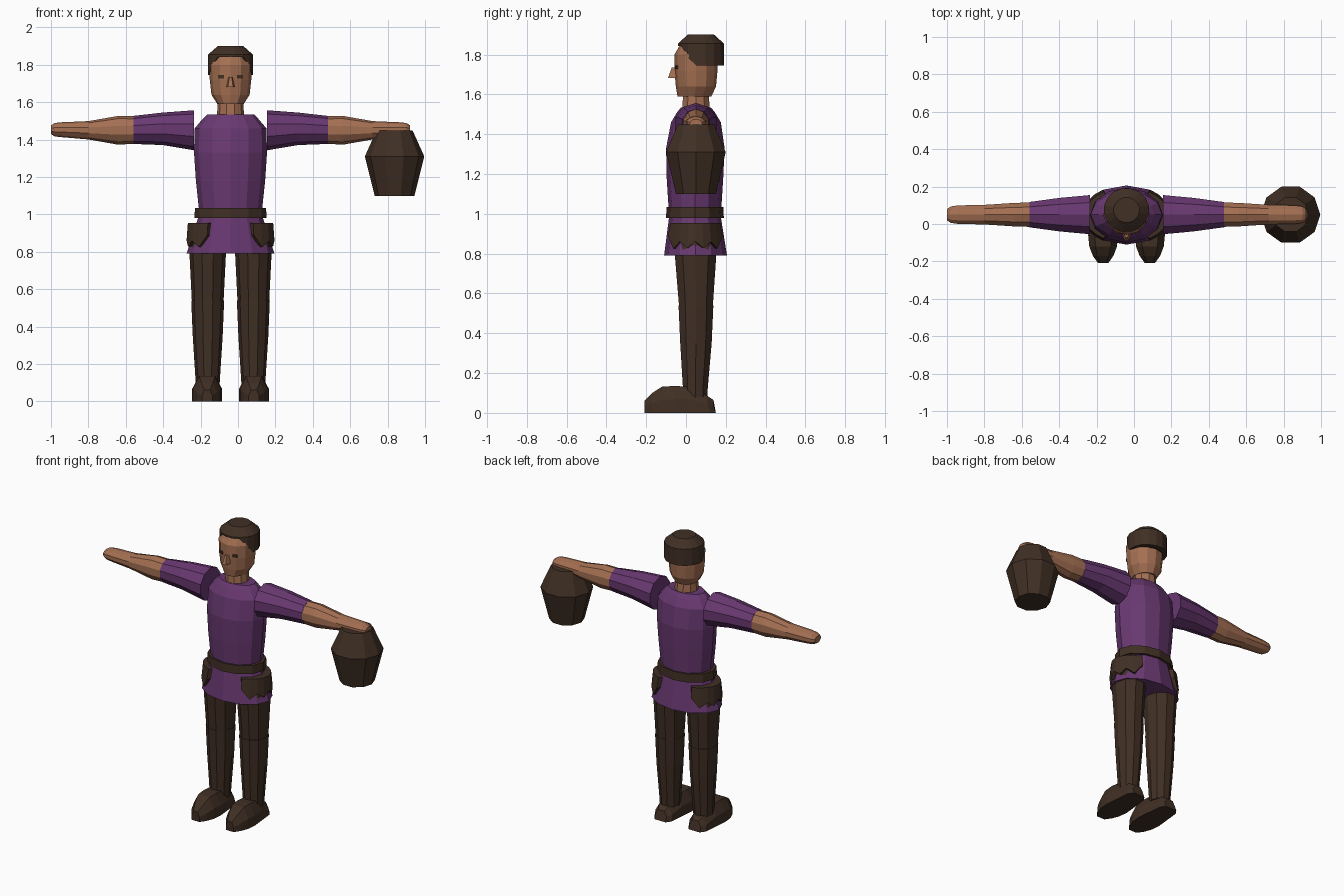
import bpy, bmesh
from math import sin, cos, tau, radians
from mathutils import Matrix

if "Cube" in bpy.data.objects:
    bpy.data.objects.remove(bpy.data.objects["Cube"], do_unlink=True)

CX, CY = -0.04, 0.05  # body axis


def material(name, rgb):
    m = bpy.data.materials.new(name)
    m.use_nodes = True
    m.diffuse_color = (*rgb, 1)
    m.node_tree.nodes["Principled BSDF"].inputs["Base Color"].default_value = (*rgb, 1)
    return m


PURPLE = material("purple cloth", (0.14, 0.04, 0.165))
SKIN = material("skin", (0.37, 0.16, 0.085))
BROWN = material("dark brown", (0.052, 0.029, 0.018))


def skin_rings(name, rings, mat):
    """Join matching rings of points with quads and close both ends."""
    bm = bmesh.new()
    loops = [[bm.verts.new(p) for p in ring] for ring in rings]
    n = len(loops[0])
    for a, b in zip(loops, loops[1:]):
        for i in range(n):
            j = (i + 1) % n
            bm.faces.new((a[i], a[j], b[j], b[i]))
    bm.faces.new(loops[0])
    bm.faces.new(loops[-1])
    bmesh.ops.recalc_face_normals(bm, faces=bm.faces)
    me = bpy.data.meshes.new(name)
    bm.to_mesh(me)
    bm.free()
    me.materials.append(mat)
    ob = bpy.data.objects.new(name, me)
    bpy.context.collection.objects.link(ob)
    return ob


def angles(n, turn=0):
    return [tau * (i + turn) / n for i in range(n)]


def upright(name, profile, mat, n=12, x=CX, turn=0):
    """Profile rows: height, half width, half depth, centre y."""
    return skin_rings(name, [[(x + w * cos(a), cy + d * sin(a), z) for a in angles(n, turn)]
                             for z, w, d, cy in profile], mat)


def sideways(name, s, profile, mat, n=10):
    """Profile rows: distance out, centre height, half depth, half height."""
    return skin_rings(name, [[(CX + s * out, CY + d * cos(a), z + h * sin(a))
                              for a in angles(n, 0.5)] for out, z, d, h in profile], mat)


# Tunic, belt and skirt
upright("tunic", [(0.99, 0.165, 0.130, 0.045), (1.18, 0.185, 0.142, 0.045),
                  (1.33, 0.195, 0.147, 0.047), (1.46, 0.192, 0.125, 0.05),
                  (1.51, 0.150, 0.095, 0.05), (1.535, 0.125, 0.075, 0.05)], PURPLE)
upright("belt", [(0.98, 0.193, 0.145, 0.045), (1.035, 0.190, 0.143, 0.045)], BROWN)
upright("skirt", [(0.79, 0.235, 0.158, 0.048), (0.985, 0.172, 0.130, 0.045)], PURPLE)

# Head
upright("neck", [(1.50, 0.075, 0.075, CY), (1.62, 0.066, 0.066, CY)], SKIN, 10)
upright("head", [(1.59, 0.070, 0.085, 0.042), (1.64, 0.102, 0.101, CY),
                 (1.72, 0.111, 0.108, CY), (1.80, 0.114, 0.108, CY),
                 (1.845, 0.100, 0.092, 0.06), (1.87, 0.060, 0.060, 0.07)], SKIN)
skin_rings("nose", [[(CX - w, -0.05, z), (CX + w, -0.05, z), (CX + t, y, z), (CX - t, y, z)]
                    for z, w, t, y in ((1.735, 0.012, 0.006, -0.072),
                                       (1.682, 0.022, 0.014, -0.09))], SKIN)


# Hair cap with a hairline that climbs towards the forehead
def hairline(a):
    if sin(a) > -0.2:
        return 1.745
    return 1.785 if sin(a) > -0.6 else 1.843


def hair_ring(r, z=None):
    return [(CX + r * cos(a), 0.075 + r * 0.97 * sin(a), z or hairline(a)) for a in angles(16, 0.5)]


skin_rings("hair", [hair_ring(0.07, 1.90), hair_ring(0.122, 1.855),
                    hair_ring(0.122), hair_ring(0.098)], BROWN)

for s, side in ((1, "left"), (-1, "right")):
    # Eye plate
    eye = skin_rings(side + "_eye", [[(-0.015, y, -0.009), (0.015, y, -0.009),
                                      (0.015, y, 0.009), (-0.015, y, 0.009)]
                                     for y in (-0.004, 0.004)], BROWN)
    eye.data.transform(Matrix.Translation((CX + s * 0.049, -0.047, 1.736))
                       @ Matrix.Rotation(s * radians(15), 4, "Z"))

    # Arm
    sideways(side + "_sleeve", s, [(0.195, 1.45, 0.110, 0.107), (0.36, 1.458, 0.094, 0.087),
                                   (0.52, 1.452, 0.071, 0.075)], PURPLE)
    sideways(side + "_forearm", s, [(0.50, 1.452, 0.069, 0.073), (0.60, 1.45, 0.066, 0.077),
                                    (0.76, 1.45, 0.055, 0.049), (0.90, 1.453, 0.052, 0.040),
                                    (0.94, 1.453, 0.046, 0.036), (0.96, 1.453, 0.032, 0.023)], SKIN)

    # Ragged hip flap, swept around the side of the skirt
    columns = []
    hem = (0.89, 0.825, 0.86, 0.828, 0.862, 0.828, 0.86, 0.825, 0.89)
    for i, low in enumerate(hem):
        a = radians(-58 + 14.5 * i)
        columns.append([(CX + s * w * cos(a), 0.047 + d * sin(a), z) for w, d, z in
                        ((0.228, 0.147, 0.955), (0.235, 0.162, low),
                         (0.195, 0.122, low), (0.170, 0.110, 0.955))])
    skin_rings(side + "_hip_flap", columns, BROWN)

    # Leg
    lx = CX + s * 0.122
    upright(side + "_thigh", [(0.52, 0.084, 0.088, CY), (0.80, 0.098, 0.110, 0.048),
                              (0.93, 0.090, 0.105, 0.048)], BROWN, 10, lx)
    upright(side + "_shin", [(0.08, 0.063, 0.063, 0.047), (0.13, 0.066, 0.066, 0.047),
                             (0.35, 0.080, 0.083, CY), (0.54, 0.088, 0.092, CY)],
            BROWN, 10, lx)

    # Boot: cross-sections from heel to toe (y, sole half width, height)
    boot = []
    for y, w, h in ((0.15, 0.040, 0.065), (0.12, 0.062, 0.085), (0.02, 0.072, 0.132),
                    (-0.06, 0.080, 0.135), (-0.12, 0.074, 0.132), (-0.17, 0.055, 0.10),
                    (-0.208, 0.028, 0.062)):
        boot.append([(lx + s * 0.003 + k * w, y - (0.012 if y > 0.1 else 0) * (v > 0), h * v)
                     for k, v in ((-1, 0), (1, 0), (1, 0.5), (0.55, 1), (-0.55, 1), (-1, 0.5))])
    skin_rings(side + "_boot", boot, BROWN)

# Bucket hanging from the left hand
upright("bucket", [(1.10, 0.106, 0.106, CY), (1.31, 0.159, 0.157, CY),
                   (1.45, 0.096, 0.096, CY)], BROWN, 10, 0.837)
